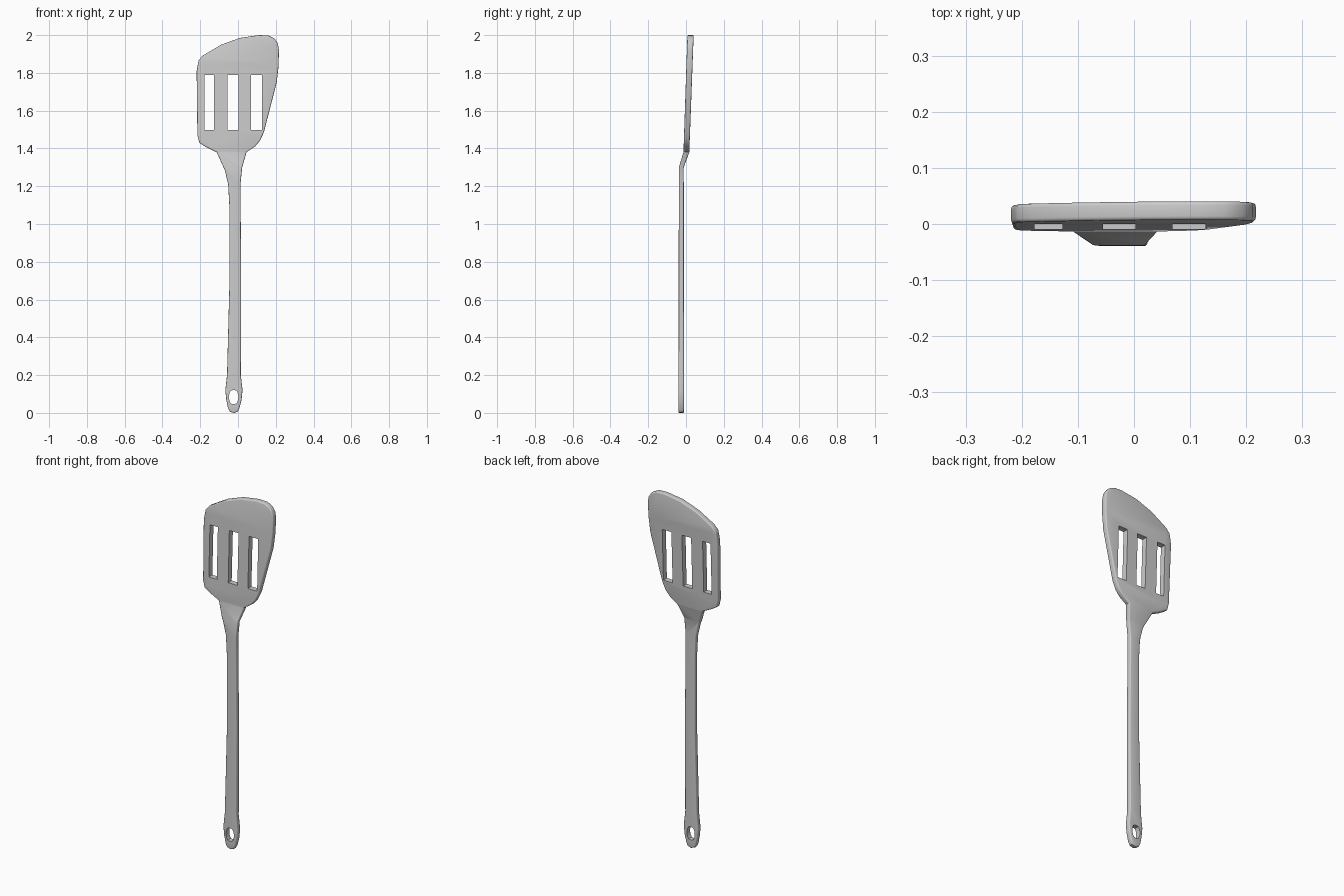
import bpy, bmesh, math

if "Cube" in bpy.data.objects:
    bpy.data.objects.remove(bpy.data.objects["Cube"])

# Outline of the whole spatula (x, z), counter-clockwise from the handle tip
OUTLINE = [(-.022, 0), (-.002, .006), (.008, .025), (.019, .07), (.024, .12), (.015, .2),
           (.017, .7), (.013, 1.21), (.022, 1.3), (.045, 1.38), (.09, 1.41), (.116, 1.44), (.137, 1.485),
           (.205, 1.75), (.214, 1.83), (.217, 1.92), (.211, 1.955), (.193, 1.982), (.16, 1.998), (.11, 2.0),
           (.01, 1.985), (-.087, 1.95), (-.185, 1.893), (-.208, 1.868), (-.219, 1.81),
           (-.215, 1.47), (-.205, 1.43), (-.17, 1.408), (-.113, 1.38), (-.07, 1.285),
           (-.052, 1.21), (-.046, 1.1), (-.046, .66), (-.058, .2), (-.067, .12), (-.062, .07),
           (-.053, .025), (-.043, .006)]

# Side profile: height, centre y, half thickness
BEND = [(0, -.025, .0145), (1.3, -.025, .013), (1.38, .002, .0155), (2.0, .024, .0165)]


def prism(name, pts, half):
    bm = bmesh.new()
    face = bm.faces.new([bm.verts.new((x, -half, z)) for x, z in pts])
    ext = bmesh.ops.extrude_face_region(bm, geom=[face])
    for v in ext["geom"]:
        if isinstance(v, bmesh.types.BMVert):
            v.co.y = half
    bmesh.ops.recalc_face_normals(bm, faces=bm.faces[:])
    me = bpy.data.meshes.new(name)
    bm.to_mesh(me)
    bm.free()
    ob = bpy.data.objects.new(name, me)
    bpy.context.collection.objects.link(ob)
    return ob


def profile(z):
    for (z0, c0, h0), (z1, c1, h1) in zip(BEND, BEND[1:]):
        if z <= z1 + 1e-6:
            t = (z - z0) / (z1 - z0)
            return c0 + t * (c1 - c0), h0 + t * (h1 - h0)
    return BEND[-1][1:]


# Flat body of unit half thickness .015 with rounded rims
spatula = prism("spatula", OUTLINE, .015)
bm = bmesh.new()
bm.from_mesh(spatula.data)
rims = [e for e in bm.edges if abs(e.verts[0].co.y - e.verts[1].co.y) < 1e-6]
bmesh.ops.bevel(bm, geom=rims, offset=.006, offset_type='OFFSET', segments=3,
                profile=.5, affect='EDGES', clamp_overlap=True)
bm.to_mesh(spatula.data)
bm.free()

# Three blade slots and the hanging hole
cutters = []
for x0, x1 in ((-.177, -.127), (-.055, .003), (.069, .127)):
    cutters.append(prism("slot_cutter", [(x0, 1.497), (x1, 1.497), (x1, 1.79), (x0, 1.79)], .1))
hole = [(-.023 + .025 * math.cos(a), .084 + max(-.037, min(.036, .042 * math.sin(a))))
        for a in (math.tau * (i + .5) / 16 for i in range(16))]
cutters.append(prism("hole_cutter", hole, .1))

bpy.context.view_layer.objects.active = spatula
spatula.select_set(True)
for c in cutters:
    c.hide_render = True
    m = spatula.modifiers.new("cut", 'BOOLEAN')
    m.operation = 'DIFFERENCE'
    m.solver = 'EXACT'
    m.object = c
    bpy.ops.object.modifier_apply(modifier=m.name)
    bpy.data.objects.remove(c)

# Slice at the bends, then offset the blade behind the handle
bm = bmesh.new()
bm.from_mesh(spatula.data)
for z in (.2, .7, 1.3, 1.38, 1.45, 1.85):
    bmesh.ops.bisect_plane(bm, geom=bm.verts[:] + bm.edges[:] + bm.faces[:], dist=1e-5,
                           plane_co=(0, 0, z), plane_no=(0, 0, 1))
for v in bm.verts:
    c, h = profile(v.co.z)
    v.co.y = c + v.co.y * h / .015
bm.to_mesh(spatula.data)
bm.free()
bpy.ops.object.shade_smooth_by_angle(angle=math.radians(35))
